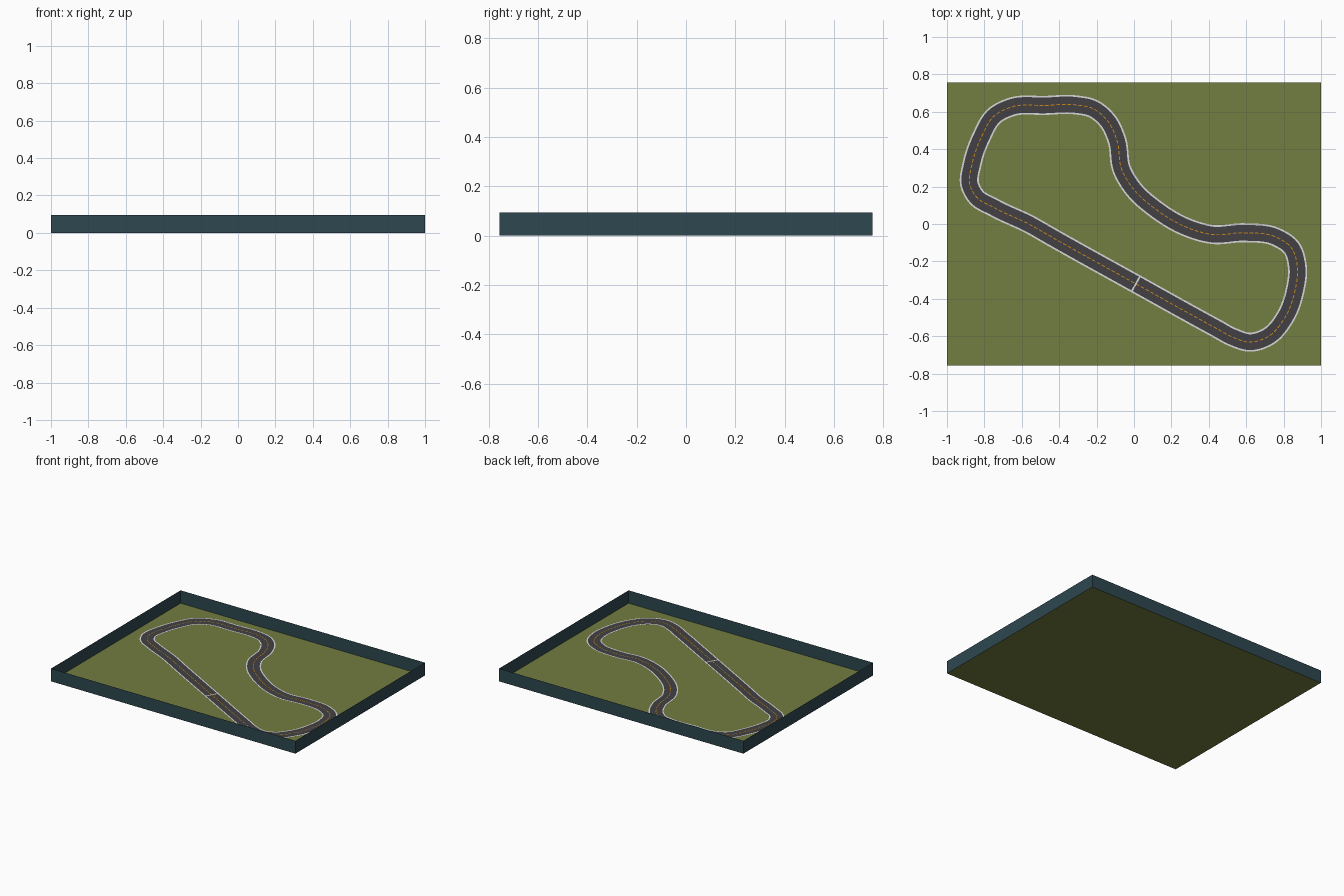
import bpy, bmesh
from mathutils import Vector

if "Cube" in bpy.data.objects:
    bpy.data.objects.remove(bpy.data.objects["Cube"])

HX, HY, WALL = 1.0, 0.757, 0.095
ROAD_HALF, LINE = 0.051, 0.009      # half road width, edge line width


def material(name, rgb):
    m = bpy.data.materials.new(name)
    m.diffuse_color = (*rgb, 1)
    m.use_nodes = True
    m.node_tree.nodes["Principled BSDF"].inputs["Base Color"].default_value = m.diffuse_color
    return m


grass = material("grass green", (0.17, 0.205, 0.053))
slate = material("slate blue", (0.027, 0.064, 0.080))
asphalt = material("asphalt grey", (0.054, 0.051, 0.056))
white = material("line white", (0.68, 0.68, 0.68))
orange = material("dash orange", (0.60, 0.25, 0.01))


def add_object(name, quads, mat):
    """One mesh from a list of quads, with shared corners welded."""
    bm = bmesh.new()
    for q in quads:
        bm.faces.new([bm.verts.new(p) for p in q])
    bmesh.ops.remove_doubles(bm, verts=bm.verts, dist=1e-5)
    me = bpy.data.meshes.new(name)
    bm.to_mesh(me)
    bm.free()
    me.materials.append(mat)
    ob = bpy.data.objects.new(name, me)
    bpy.context.collection.objects.link(ob)
    return ob


# Tray: flat ground and four thin walls
corners = [(-HX, -HY), (HX, -HY), (HX, HY), (-HX, HY)]
add_object("ground", [[(x, y, 0) for x, y in corners]], grass)
walls = []
for i in range(4):
    a, b = corners[i], corners[(i + 1) % 4]
    walls.append([(*a, 0), (*b, 0), (*b, WALL), (*a, WALL)])
add_object("boundary_walls", walls, slate)

# Centre line of the circuit, counter-clockwise from the start line
path = [Vector(p) for p in [
    (0.01, -0.32), (0.435, -0.555), (0.53, -0.606), (0.62, -0.632), (0.72, -0.60),
    (0.81, -0.495), (0.862, -0.35), (0.874, -0.235), (0.84, -0.125), (0.755, -0.068),
    (0.59, -0.047), (0.417, -0.056), (0.275, -0.015), (0.115, 0.08), (0.0, 0.183),
    (-0.065, 0.29), (-0.092, 0.45), (-0.14, 0.55), (-0.22, 0.617), (-0.315, 0.637),
    (-0.475, 0.634), (-0.65, 0.627), (-0.745, 0.58), (-0.818, 0.46), (-0.866, 0.32),
    (-0.878, 0.21), (-0.845, 0.147), (-0.745, 0.086), (-0.555, -0.004), (-0.45, -0.064)]]
n = len(path)
chord = [(path[(i + 1) % n] - path[i]).length for i in range(n)]


def tangent(i):
    i %= n
    d0, d1 = chord[i - 1], chord[i]
    s0 = (path[i] - path[i - 1]) / d0
    s1 = (path[(i + 1) % n] - path[i]) / d1
    return (s0 * d1 + s1 * d0) / (d0 + d1)


# Smooth the path with Hermite curves, then resample it evenly
dense = []
for i in range(n):
    p, q, h = path[i], path[(i + 1) % n], chord[i]
    t0, t1 = tangent(i) * h, tangent(i + 1) * h
    for k in range(40):
        t = k / 40
        dense.append(p * (2*t**3 - 3*t*t + 1) + t0 * (t**3 - 2*t*t + t)
                     + q * (3*t*t - 2*t**3) + t1 * (t**3 - t*t))
dense.append(dense[0])
length = [0.0]
for a, b in zip(dense, dense[1:]):
    length.append(length[-1] + (b - a).length)
COUNT = 480
centre, j = [], 0
for k in range(COUNT):
    s = length[-1] * k / COUNT
    while length[j + 1] < s:
        j += 1
    centre.append(dense[j].lerp(dense[j + 1], (s - length[j]) / (length[j + 1] - length[j])))
side = []
for k in range(COUNT):
    d = (centre[(k + 1) % COUNT] - centre[k - 1]).normalized()
    side.append(Vector((-d.y, d.x)))


def ribbon(name, inner, outer, z, mat, keep=lambda k: True):
    """Flat band along the circuit between two sideways offsets."""
    def at(k, off):
        k %= COUNT
        return (*(centre[k] + side[k] * off), z)
    quads = [[at(k, inner), at(k + 1, inner), at(k + 1, outer), at(k, outer)]
             for k in range(COUNT) if keep(k)]
    return add_object(name, quads, mat)


ribbon("road", ROAD_HALF, -ROAD_HALF, 0.002, asphalt)
ribbon("inner_edge_line", ROAD_HALF, ROAD_HALF - LINE, 0.003, white)
ribbon("outer_edge_line", -ROAD_HALF + LINE, -ROAD_HALF, 0.003, white)
ribbon("centre_dashes", 0.0025, -0.0025, 0.003, orange, lambda k: k % 3 < 2)

# Start line straight across the road
c, s = centre[0], side[0]
d = Vector((s.y, -s.x)) * 0.0045
w = s * (ROAD_HALF - LINE)
add_object("start_line", [[(*p, 0.004) for p in (c - d + w, c - d - w, c + d - w, c + d + w)]], white)

# All flat faces look upward
for ob in bpy.data.objects:
    if ob.name != "boundary_walls":
        for f in ob.data.polygons:
            if f.normal.z < 0:
                f.flip()
